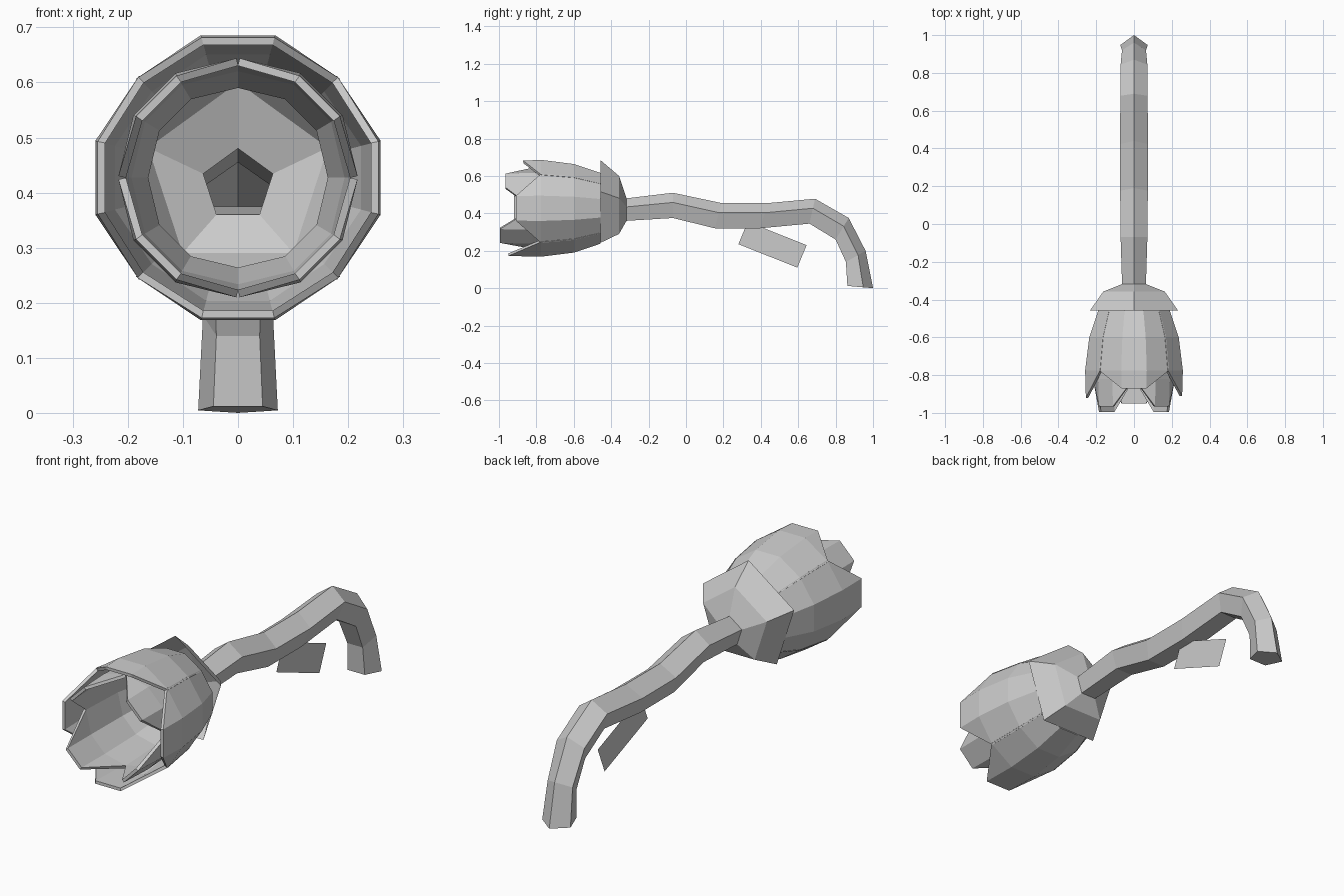
import bpy, bmesh, math
from mathutils import Vector

if "Cube" in bpy.data.objects:
    bpy.data.objects.remove(bpy.data.objects["Cube"])


def make(name, verts, faces, thickness=0):
    me = bpy.data.meshes.new(name)
    me.from_pydata(verts, [], faces)
    bm = bmesh.new()
    bm.from_mesh(me)
    bmesh.ops.recalc_face_normals(bm, faces=bm.faces)
    bm.to_mesh(me)
    bm.free()
    ob = bpy.data.objects.new(name, me)
    bpy.context.collection.objects.link(ob)
    if thickness:
        mod = ob.modifiers.new("thickness", 'SOLIDIFY')
        mod.thickness = thickness
        mod.offset = 0
    return ob


def pentagon_loft(name, rings, cap_end=False):
    """Five-sided skin; each ring is (apex y, apex z, flat side y, flat side z)."""
    verts, faces = [], []
    for ty, tz, by, bz in rings:
        top, bottom = Vector((0, ty, tz)), Vector((0, by, bz))
        r = (top - bottom).length / 1.809
        up = (top - bottom).normalized()
        c = top - up * r
        for i in range(5):
            a = math.tau * i / 5
            verts.append(c + up * r * math.cos(a) + Vector((r * math.sin(a), 0, 0)))
    for k in range(len(rings) - 1):
        for i in range(5):
            j = (i + 1) % 5
            faces.append((5 * k + i, 5 * k + j, 5 * k + 5 + j, 5 * k + 5 + i))
    if cap_end:
        faces.append(tuple(range(len(verts) - 5, len(verts))))
    return make(name, verts, faces)


def petal(name, angle, rows, tip, mid, edge):
    """Three-panel curved petal; rows are (y, radius), tip is (y, radius).
    mid = tangent ratio of centre columns, edge = (tangent, radial) ratios."""
    a = math.radians(angle)
    u = Vector((math.cos(a), 0, math.sin(a)))
    t = Vector((-math.sin(a), 0, math.cos(a)))
    cols = [(-edge[0], edge[1]), (-mid, 1), (mid, 1), (edge[0], edge[1])]
    verts, faces = [], []
    for y, r in rows:
        for tan, rad in cols:
            verts.append(Vector((0, y, 0.427)) + (t * tan + u * rad) * r)
    for k in range(len(rows) - 1):
        for i in range(3):
            b = 4 * k + i
            faces.append((b, b + 1, b + 5, b + 4))
    # tapered tip
    for s in (-mid, mid):
        verts.append(Vector((0, tip[0], 0.427)) + (t * s + u) * tip[1])
    n = 4 * len(rows)
    faces += [(n - 4, n - 3, n), (n - 3, n - 2, n + 1, n), (n - 2, n - 1, n + 1)]
    return make(name, verts, faces, 0.014)


# bent stem, open inside the flower
pentagon_loft("stem", [
    (-0.32, 0.48, -0.32, 0.36), (-0.07, 0.51, -0.07, 0.375),
    (0.19, 0.455, 0.155, 0.32), (0.44, 0.455, 0.395, 0.32),
    (0.69, 0.478, 0.66, 0.345), (0.87, 0.375, 0.80, 0.26),
    (0.96, 0.20, 0.855, 0.14), (1.0, 0.0, 0.863, 0.012)], cap_end=True)

# green cup behind the petals
pentagon_loft("flower_cup", [
    (-0.318, 0.48, -0.318, 0.36), (-0.358, 0.60, -0.358, 0.29),
    (-0.458, 0.685, -0.458, 0.242)])

# outer petals
for name, ang, tip_y in (("right", 0, -0.91), ("top", 90, -0.87),
                         ("left", 180, -0.92), ("bottom", 270, -0.95)):
    petal("outer_petal_" + name, ang,
          [(-0.46, 0.183), (-0.60, 0.23), (-0.775, 0.252)],
          (tip_y, 0.248), 0.26, (0.72, 0.69))

# inner petals
for name, ang, tip_y in (("upper_right", 45, -0.965), ("upper_left", 135, -0.965),
                         ("lower_left", 225, -0.995), ("lower_right", 315, -0.995)):
    petal("inner_petal_" + name, ang,
          [(-0.46, 0.168), (-0.60, 0.198), (-0.82, 0.208)],
          (tip_y, 0.203), 0.25, (0.71, 0.72))

# flat leaf under the stem
make("leaf", [(0, 0.28, 0.235), (0, 0.595, 0.11), (0, 0.645, 0.23), (0, 0.33, 0.355)],
     [(0, 1, 2, 3)])
